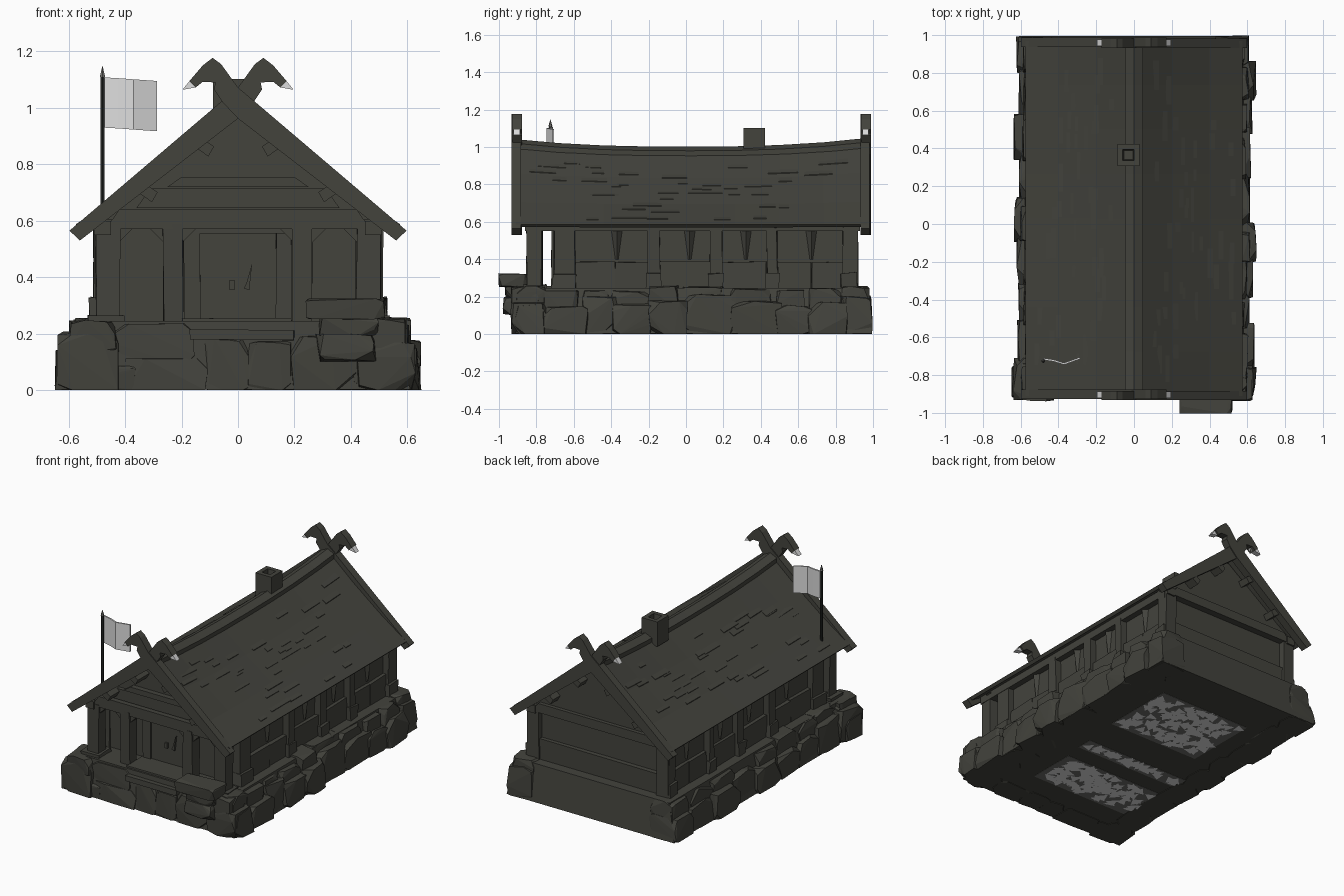
import bpy, bmesh, math, random
from mathutils import Vector, Matrix

if "Cube" in bpy.data.objects:
    bpy.data.objects.remove(bpy.data.objects["Cube"])
random.seed(11)

def material(name, rgb):
    m = bpy.data.materials.new(name)
    m.diffuse_color = (*rgb, 1)
    m.use_nodes = True
    m.node_tree.nodes["Principled BSDF"].inputs["Base Color"].default_value = m.diffuse_color
    return m

DARK = material("weathered dark", (0.056, 0.056, 0.046))
BLACK = material("pole black", (0.02, 0.023, 0.021))
GREY = material("iron grey", (0.15, 0.15, 0.14))
WHITE = material("pale cloth", (0.72, 0.72, 0.72))

def finish(name, bm, mat=DARK):
    bmesh.ops.recalc_face_normals(bm, faces=bm.faces)
    me = bpy.data.meshes.new(name)
    bm.to_mesh(me)
    bm.free()
    me.materials.append(mat)
    ob = bpy.data.objects.new(name, me)
    bpy.context.collection.objects.link(ob)

def loft(name, sections, mat=DARK):
    """Skin a row of matching outlines and cap both ends."""
    bm = bmesh.new()
    rings = [[bm.verts.new(p) for p in s] for s in sections]
    n = len(rings[0])
    for a, b in zip(rings, rings[1:]):
        for k in range(n):
            bm.faces.new((a[k], a[(k + 1) % n], b[(k + 1) % n], b[k]))
    bm.faces.new(rings[0])
    bm.faces.new(rings[-1])
    finish(name, bm, mat)

def prism(name, pts, y0, y1, mat=DARK):
    """Extrude an x-z outline along y."""
    loft(name, [[(x, y, z) for x, z in pts] for y in (y0, y1)], mat)

def box(name, x0, x1, y0, y1, z0, z1, jit=0.0, mat=DARK):
    """Box with slightly hand-hewn corners."""
    def j():
        return random.uniform(-jit, jit)
    loft(name, [[(x + j(), y + j(), z + j()) for x, y in ((x0, y0), (x1, y0), (x1, y1), (x0, y1))]
                for z in (z0, z1)], mat)

def cone(name, r1, r2, x, y, z0, z1, sides, mat=DARK):
    bm = bmesh.new()
    bmesh.ops.create_cone(bm, cap_ends=True, segments=sides, radius1=r1, radius2=r2, depth=z1 - z0,
                          matrix=Matrix.Translation((x, y, (z0 + z1) / 2)))
    finish(name, bm, mat)

def rock(name, x0, x1, y0, y1, z0, z1, cut=0.4):
    """Chipped stone: hull of a box with unevenly cut corners."""
    bm = bmesh.new()
    lo, hi = Vector((x0, y0, z0)), Vector((x1, y1, z1))
    for i in range(8):
        side = [(i >> k) & 1 for k in range(3)]
        for axis in range(3):
            p = [hi[k] if side[k] else lo[k] for k in range(3)]
            p[axis] += (hi[axis] - lo[axis]) * random.uniform(0.03, cut) * (-1 if side[axis] else 1)
            for k in range(3):
                p[k] += (hi[k] - lo[k]) * random.uniform(0, 0.1) * (-1 if side[k] else 1)
            p[2] = max(p[2], 0)
            bm.verts.new(p)
    r = bmesh.ops.convex_hull(bm, input=bm.verts)
    junk = [g for g in r["geom_interior"] if isinstance(g, bmesh.types.BMVert)]
    bmesh.ops.delete(bm, geom=junk, context='VERTS')
    finish(name, bm)

# Stone foundation: tapered core with chipped stones around it
loft("foundation_core", [[(-w, f, z), (w, f, z), (w, b, z), (-w, b, z)]
                         for w, f, b, z in ((0.61, -0.91, 0.995, 0.003), (0.56, -0.89, 0.97, 0.245))])
for s in (-1, 1):
    y = -0.92
    while y < 0.88:
        w = min(random.uniform(0.15, 0.26), 0.98 - y)
        out = random.uniform(0.61, 0.665)
        split = random.uniform(0.12, 0.19)
        rock("side_stone_low", *sorted((s * 0.42, s * out)), y - 0.02, y + w + 0.02, -0.03, split + 0.03)
        rock("side_stone_high", *sorted((s * 0.42, s * (out - random.uniform(0.02, 0.05)))),
             y - 0.02, y + w * random.uniform(0.8, 1.1), split - 0.06, random.uniform(0.235, 0.265))
        y += w
for x0, x1, z0, z1, out in [(-0.65, -0.5, 0, 0.15, 0.92), (-0.6, -0.47, 0.1, 0.25, 0.915),
                            (-0.52, -0.36, 0, 0.09, 0.925), (-0.4, -0.1, 0, 0.12, 0.92),
                            (-0.5, -0.15, 0.1, 0.24, 0.91), (-0.12, 0.04, 0, 0.19, 0.915),
                            (0.02, 0.2, 0, 0.18, 0.92), (0.18, 0.42, 0, 0.2, 0.925),
                            (0.4, 0.65, 0, 0.16, 0.92), (0.46, 0.6, 0.12, 0.26, 0.91)]:
    rock("front_stone", x0, x1, -out, -0.75, z0 - 0.02, z1)
# Pale rubble showing on the underside
for x0, x1, y0, y1 in [(-0.32, 0.35, 0.2, 0.7), (-0.46, 0.3, -0.6, -0.27), (-0.45, 0.32, -0.15, -0.04)]:
    box("underside_plate", x0, x1, y0, y1, 0.0015, 0.004, 0, GREY)
    bm = bmesh.new()
    for _ in range(int((x1 - x0) * (y1 - y0) * 420)):
        c = Vector((random.uniform(x0 + 0.03, x1 - 0.03), random.uniform(y0 + 0.03, y1 - 0.03), 0.0))
        a = random.uniform(0, 6.28)
        bm.faces.new([bm.verts.new(c + Vector((math.cos(a - k * 2.1), math.sin(a - k * 2.1), 0)) * 0.042)
                      for k in range(3)])
    bmesh.ops.solidify(bm, geom=bm.faces[:], thickness=-0.001)
    finish("underside_rubble", bm, WHITE)
# Entrance steps and stacked stones beside them
box("lower_step", -0.17, 0.2, -0.925, -0.8, 0.18, 0.215, 0.006)
box("upper_step", -0.2, 0.19, -0.88, -0.68, 0.215, 0.255, 0.004)
rock("stack_stone_low", 0.27, 0.49, -0.98, -0.84, 0.1, 0.2)
rock("stack_stone_mid", 0.28, 0.5, -0.97, -0.82, 0.18, 0.27)
rock("stack_stone_top", 0.23, 0.53, -1.005, -0.85, 0.25, 0.325, 0.2)

# Hall body, gables and beams
box("hall_body", -0.47, 0.47, -0.7, 0.88, 0.2, 0.6)
GABLE = [(-0.48, 0.57), (0.48, 0.57), (0.52, 0.59), (0, 0.965), (-0.52, 0.59)]
prism("front_gable", GABLE, -0.80, -0.76)
prism("back_gable", GABLE, 0.86, 0.9)
for z0, z1, w, out in [(0.57, 0.64, 0.47, 0.85), (0.645, 0.715, 0.36, 0.825), (0.72, 0.755, 0.25, 0.835)]:
    prism("front_gable_beam", [(-w, z0), (w, z0), (w - 0.05, z1), (0.05 - w, z1)], -out, -0.77)
prism("back_gable_beam", [(-0.48, 0.56), (0.48, 0.56), (0.43, 0.62), (-0.43, 0.62)], 0.88, 0.925)
box("back_sill_plank", -0.48, 0.48, 0.86, 0.905, 0.24, 0.38, 0.004)
box("porch_ceiling", -0.47, 0.47, -0.84, -0.68, 0.585, 0.605)
# Side wall posts, planks and braces
for s in (-1, 1):
    def sx(a, b):
        return sorted((s * a, s * b))
    box("wall_plate_beam", *sx(0.45, 0.51), -0.86, 0.93, 0.55, 0.6)
    for y, w in [(-0.65, 0.055), (-0.17, 0.032), (0.16, 0.032), (0.46, 0.027), (0.87, 0.034)]:
        box("side_post", *sx(0.44, 0.51), y - w, y + w, 0.22, 0.57, 0.005)
        box("post_foot", *sx(0.44, 0.525), y - w - 0.008, y + w + 0.008, 0.24, 0.325, 0.007)
    for y0, y1 in [(-0.59, -0.38), (-0.38, -0.2), (-0.14, 0.13), (0.19, 0.43), (0.49, 0.67), (0.67, 0.84)]:
        box("side_plank", *sx(0.44, 0.495), y0, y1, 0.23, 0.385, 0.004)
    for y in (-0.37, 0.02, 0.32, 0.67):
        cone("wall_brace", 0.008, 0.03, s * 0.47, y, 0.4, 0.56, 4)
    box("back_corner_post", *sx(0.43, 0.51), 0.84, 0.92, 0.22, 0.6, 0.004)
    # Porch posts with slanted brackets
    box("porch_outer_post", *sx(0.42, 0.505), -0.85, -0.77, 0.22, 0.58, 0.005)
    box("porch_inner_post", *sx(0.195, 0.265), -0.85, -0.77, 0.22, 0.59, 0.005)
    for x, d in [(0.42, -1), (0.265, 1), (0.195, -1)]:
        prism("porch_bracket", [(s * (x - d * 0.01), 0.58), (s * (x - d * 0.01), 0.515),
                                (s * (x + d * 0.055), 0.58)], -0.84, -0.785)
    box("outer_post_foot", *sx(0.40, 0.53), -0.87, -0.75, 0.22, 0.265, 0.008)
    box("door_jamb", *sx(0.135, 0.19), -0.72, -0.69, 0.24, 0.575, 0.002)
box("door_lintel", -0.17, 0.17, -0.725, -0.69, 0.555, 0.59, 0.002)
box("door", -0.135, 0.135, -0.708, -0.69, 0.25, 0.555)
prism("door_handle", [(0.02, 0.36), (0.04, 0.355), (0.05, 0.45), (0.03, 0.38)], -0.722, -0.7)
box("door_latch", -0.03, -0.012, -0.72, -0.7, 0.355, 0.39)

# Sagging roof: height over any point
EAVE = 0.575
def ridge(y):
    return 0.99 + 0.05 * abs(y) ** 2.5
def roof_z(x, y):
    t = abs(x) / EAVE
    return ridge(y) * (1 - t) + 0.59 * t - 0.02 * math.sin(math.pi * t * 0.95)
YS = [-0.91 + 1.88 * i / 8 for i in range(9)]
PROFILE = [(0, 0), (0.2, 0), (0.4, 0), (EAVE, 0), (EAVE - 0.015, -0.025), (0.4, -0.035), (0.2, -0.035), (0, -0.04)]
for s in (-1, 1):
    loft("roof_slope", [[(s * x, y, roof_z(x, y) + d) for x, d in PROFILE] for y in YS])
    # Lifted shingles, wedge-shaped so only the lower edge shows
    for _ in range(40):
        x, y, w = random.uniform(0.07, 0.5), random.uniform(-0.84, 0.75), random.uniform(0.05, 0.16)
        e = x + 0.045
        loft("shingle", [[(s * x, b, roof_z(x, b) - 0.002), (s * e, b, roof_z(e, b) + 0.005),
                          (s * e, b, roof_z(e, b) - 0.006)] for b in (y, y + w)])
loft("ridge_cap", [[(x, y, ridge(y) + d) for x, d in
                    ((-0.047, -0.05), (-0.047, -0.01), (0, 0.012), (0.047, -0.01), (0.047, -0.05))] for y in YS])

# Crossed barge boards ending in beaked heads, on both ends
BOARD = [(-0.597, 0.565), (-0.56, 0.53), (0.0, 0.962), (0.055, 1.02), (0.085, 1.065), (0.08, 1.09),
         (0.125, 1.092), (0.15, 1.072), (0.172, 1.095), (0.125, 1.15), (0.09, 1.177), (0.06, 1.155),
         (0.0, 1.072), (-0.05, 1.03)]
BEAK = [(0.125, 1.092), (0.15, 1.072), (0.197, 1.064), (0.171, 1.096)]
for y0, y1 in [(-0.93, -0.88), (0.935, 0.985)]:
    for s in (-1, 1):
        d = 0.003 * s   # slight offset where the boards cross
        prism("barge_board", [(s * x, z) for x, z in BOARD], y0 + d, y1 + d)
        prism("beak_tip", [(s * x, z) for x, z in BEAK], y0 + 0.008, y1 - 0.008, WHITE)
        # Purlin ends under the roof edge
        for x in (0.12, 0.32):
            zc = roof_z(x, y0) - 0.065
            ya, yb = (y0 + 0.01, y0 + 0.16) if y0 < 0 else (y1 - 0.14, y1 - 0.01)
            prism("purlin_end", [(s * (x - 0.035), zc), (s * (x - 0.015), zc - 0.035),
                                 (s * (x + 0.035), zc), (s * (x + 0.015), zc + 0.035)], ya, yb)

# Chimney with a sunken top
def ring(r, z):
    return [(-0.03 + a * r, 0.365 + b * r, z) for a, b in ((-1, -1), (1, -1), (1, 1), (-1, 1))]
loft("chimney", [ring(0.058, 0.94), ring(0.058, 1.102), ring(0.03, 1.102), ring(0.024, 1.05)])
# Flag pole, spear tip and waving flag
cone("flag_pole", 0.008, 0.008, -0.48, -0.725, 0.6, 1.112, 6, BLACK)
cone("pole_tip", 0.011, 0.0, -0.48, -0.725, 1.11, 1.15, 6, GREY)
loft("flag", [[(x, y, 0.93 - k), (x, y, 1.108 - k), (x, y - 0.01, 1.108 - k), (x, y - 0.01, 0.93 - k)]
              for x, y, k in ((-0.478, -0.71, 0), (-0.425, -0.718, 0.003), (-0.37, -0.735, 0.007),
                              (-0.287, -0.705, 0.013))], WHITE)
